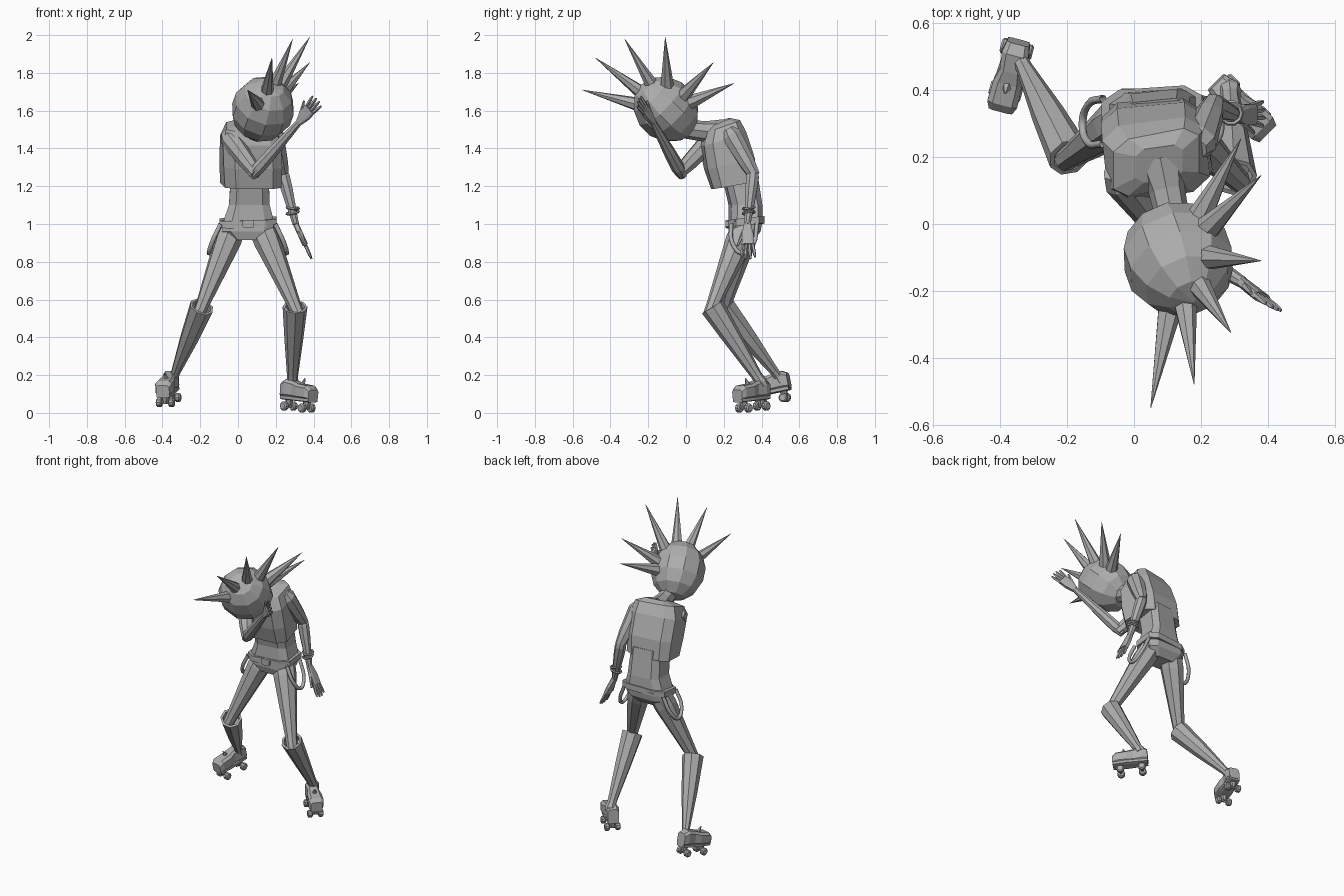
import bpy, bmesh, math
from mathutils import Vector as V

cube = bpy.data.objects.get("Cube")
if cube:
    bpy.data.objects.remove(cube, do_unlink=True)

grey = bpy.data.materials.new("plain_grey")
grey.use_nodes = True
TONE = (0.42, 0.42, 0.42, 1)
grey.diffuse_color = TONE
grey.node_tree.nodes["Principled BSDF"].inputs["Base Color"].default_value = TONE


def finish(name, bm):
    bmesh.ops.recalc_face_normals(bm, faces=bm.faces)
    mesh = bpy.data.meshes.new(name)
    bm.to_mesh(mesh)
    bm.free()
    mesh.materials.append(grey)
    obj = bpy.data.objects.new(name, mesh)
    bpy.context.collection.objects.link(obj)


def loft(name, rings):
    """Skin a list of equal rings and cap both ends."""
    bm = bmesh.new()
    rows = [[bm.verts.new(p) for p in ring] for ring in rings]
    n = len(rows[0])
    for a, b in zip(rows, rows[1:]):
        for i in range(n):
            j = (i + 1) % n
            bm.faces.new((a[i], a[j], b[j], b[i]))
    bm.faces.new(rows[0])
    bm.faces.new(rows[-1])
    finish(name, bm)


def box_ring(c, u, v, cut=0.65):
    """Rectangle with chamfered corners, spanned by half axes u and v."""
    k = ((1, cut), (cut, 1), (-cut, 1), (-1, cut), (-1, -cut), (-cut, -1), (cut, -1), (1, -cut))
    return [V(c) + V(u) * a + V(v) * b for a, b in k]


def tube(name, a, b, stops, sides=8):
    """Straight round part from a to b; stops are (fraction, radius)."""
    a, b = V(a), V(b)
    q = (b - a).to_track_quat('Z', 'Y')
    rings = []
    for t, r in stops:
        rings.append([a.lerp(b, t) + q @ V((r * math.cos(w), r * math.sin(w), 0))
                      for w in (2 * math.pi * i / sides for i in range(sides))])
    loft(name, rings)


def strap(name, pts, radius):
    curve = bpy.data.curves.new(name, 'CURVE')
    curve.dimensions = '3D'
    curve.bevel_depth = radius
    curve.bevel_resolution = 1
    curve.resolution_u = 4
    sp = curve.splines.new('BEZIER')
    sp.bezier_points.add(len(pts) - 1)
    for p, co in zip(sp.bezier_points, pts):
        p.co = co
        p.handle_left_type = p.handle_right_type = 'AUTO'
    curve.materials.append(grey)
    obj = bpy.data.objects.new(name, curve)
    bpy.context.collection.objects.link(obj)


# Head, tilted forward
HEAD = V((0.132, -0.106, 1.608))
bpy.ops.mesh.primitive_uv_sphere_add(segments=10, ring_count=7, radius=0.168, location=HEAD,
                                     rotation=(0.8, 0.15, 0.2))
head = bpy.context.object
head.name = "head"
head.scale = (1.0, 0.97, 1.12)
head.data.materials.append(grey)
tube("neck", (0.08, 0.19, 1.48), (0.125, -0.03, 1.505), ((0, 0.075), (0.4, 0.055), (1, 0.048)))

# Row of hair spikes
tips = ((0.05, -0.55, 1.71), (0.18, -0.48, 1.88), (0.29, -0.325, 1.98),
        (0.38, -0.11, 1.99), (0.38, 0.145, 1.855), (0.32, 0.255, 1.745))
for i, tip in enumerate(tips):
    tip = V(tip)
    root = HEAD + V((0.005, 0.01, -0.016))
    root += (tip - root).normalized() * 0.125
    tube(f"hair_spike_{i + 1}", root, tip, ((0, 0.042), (1, 0.001)), 7)

# Torso: shirt, vest, hips and belt, each a stack of chamfered sections
loft("shirt", [box_ring((0.055, 0.315, 1.0), (0.138, 0.01, 0), (0, 0.085, 0)),
               box_ring((0.06, 0.315, 1.1), (0.108, 0.012, 0), (0, 0.082, 0)),
               box_ring((0.062, 0.285, 1.26), (0.1, 0.01, 0), (0, 0.085, 0.02))])
loft("vest", [box_ring((0.068, 0.255, 1.205), (0.15, 0.01, 0), (-0.02, 0.115, 0.02)),
              box_ring((0.068, 0.23, 1.32), (0.155, 0.014, 0), (-0.018, 0.125, 0.03)),
              box_ring((0.066, 0.195, 1.45), (0.153, 0.02, 0), (-0.012, 0.112, 0.035)),
              box_ring((0.066, 0.185, 1.52), (0.128, 0.025, 0), (0, 0.085, 0.03)),
              box_ring((0.075, 0.18, 1.54), (0.07, 0.01, 0), (0, 0.05, 0.02))])
loft("hips", [box_ring((0.05, 0.3, 0.915), (0.08, 0, 0), (0, 0.06, 0)),
              box_ring((0.05, 0.31, 0.96), (0.135, 0, 0), (0, 0.085, 0)),
              box_ring((0.055, 0.315, 1.02), (0.14, 0, 0), (0, 0.09, 0))])
loft("belt", [box_ring((0.053, 0.315, z), (0.15, 0.01, 0.005), (0, 0.093, 0.01)) for z in (0.99, 1.028)])
loft("belt_buckle", [box_ring((0.055, y, 1.0), (0.03, 0, 0), (0, 0, 0.022)) for y in (0.21, 0.225)])

# Hanging suspender loop on each hip
for side, x, out in (("right", -0.092, -0.062), ("left", 0.197, 0.062)):
    strap(f"{side}_suspender",
          [(x, 0.375, 1.0), (x + out * 0.75, 0.355, 0.89), (x + out, 0.3, 0.845),
           (x + out * 0.75, 0.245, 0.9), (x, 0.24, 1.0)], 0.012)


def hand(side, wrist, tip, spread):
    """Palm with four fingers and a thumb, fanned along spread."""
    wrist, tip, spread = V(wrist), V(tip), V(spread).normalized()
    d = tip - wrist
    thick = d.cross(spread).normalized()
    spread = thick.cross(d).normalized()
    loft(f"{side}_palm", [box_ring(wrist + d * t, spread * w, thick * 0.015)
                          for t, w in ((0, 0.018), (0.3, 0.031), (0.58, 0.032))])
    for i in range(4):
        k = i - 1.5
        base = wrist + d * 0.52 + spread * k * 0.016
        end = wrist + d * (1 - 0.05 * abs(k)) + spread * k * 0.024
        tube(f"{side}_finger_{i + 1}", base, end, ((0, 0.01), (0.7, 0.009), (1, 0.005)), 5)
    tube(f"{side}_thumb", wrist + d * 0.2 + spread * 0.02, wrist + d * 0.6 + spread * 0.055,
         ((0, 0.012), (1, 0.006)), 5)


# Arms: the right one folded in front of the face, the left one stretched back
arms = (("right", (-0.045, 0.14, 1.455), (0.09, -0.03, 1.275), (0.325, -0.175, 1.54),
         (0.425, -0.255, 1.66), (-0.4, 0.1, 1)),
        ("left", (0.19, 0.238, 1.475), (0.236, 0.355, 1.27), (0.306, 0.325, 1.0),
         (0.392, 0.33, 0.81), (0, -1, 0)))
for side, shoulder, elbow, wrist, tip, spread in arms:
    tube(f"{side}_upper_arm", shoulder, elbow, ((-0.12, 0.035), (0.05, 0.056), (0.75, 0.044), (1.06, 0.032)))
    tube(f"{side}_forearm", elbow, wrist, ((-0.08, 0.025), (0.08, 0.036), (0.35, 0.033), (1, 0.018)))
    hand(side, wrist, tip, spread)
for i in range(2):
    bpy.ops.mesh.primitive_torus_add(major_radius=0.032, minor_radius=0.007, major_segments=10,
                                     minor_segments=5, location=(0.29, 0.332, 1.06 + 0.025 * i),
                                     rotation=(0.15, -0.2 + 0.3 * i, 0))
    ring = bpy.context.object
    ring.name = f"bracelet_{i + 1}"
    ring.data.materials.append(grey)


def skate(side, c, f):
    """Roller skate centred on the sole at c, pointing along f."""
    c, f = V(c), V(f).normalized()
    s = f.cross(V((0, 0, 1))).normalized()
    u = s.cross(f)
    loft(f"{side}_skate_sole", [box_ring(c + f * t, s * w, u * 0.012)
                                for t, w in ((-0.105, 0.034), (0.03, 0.042), (0.108, 0.036))])
    shape = ((-0.108, 0.034, 0.08), (-0.075, 0.041, 0.098), (-0.02, 0.034, 0.09),
             (0.02, 0.044, 0.08), (0.085, 0.046, 0.075), (0.11, 0.036, 0.055))
    loft(f"{side}_skate_boot", [box_ring(c + f * t + u * h / 2, s * w, u * h / 2)
                                for t, w, h in shape])
    tube(f"{side}_skate_tongue", c + f * 0.02 + u * 0.06, c + f * 0.04 + u * 0.11,
         ((0, 0.02), (1, 0.003)), 5)
    for end, t in (("front", 0.065), ("rear", -0.068)):
        axle = c + f * t - u * 0.045
        tube(f"{side}_{end}_truck", c + f * t, axle, ((0, 0.026), (1, 0.014)), 6)
        tube(f"{side}_{end}_axle", axle - s * 0.045, axle + s * 0.045, ((0, 0.008), (1, 0.008)), 6)
        for k in (-1, 1):
            tube(f"{side}_{end}_wheel_{'a' if k < 0 else 'b'}", axle + s * k * 0.019, axle + s * k * 0.049,
                 ((0, 0.019), (0.2, 0.024), (0.8, 0.024), (1, 0.017)), 10)


# Legs: thigh, open-topped boot shaft and skate
legs = (("right", (-0.03, 0.315, 0.97), (-0.192, 0.2, 0.562), (-0.338, 0.487, 0.195), 0.025,
         (-0.37, 0.45, 0.112), (-0.25, -0.95, -0.2)),
        ("left", (0.13, 0.305, 0.97), (0.302, 0.14, 0.562), (0.288, 0.385, 0.18), 0.03,
         (0.32, 0.35, 0.076), (0.7, -0.7, -0.08)))
for side, hip, knee, ankle, slim, sole, forward in legs:
    tube(f"{side}_thigh", hip, knee, ((0, 0.07), (0.15, 0.072), (0.95, 0.037), (1.1, 0.033)))
    tube(f"{side}_boot_shaft", ankle, knee,
         ((-0.03, slim), (0.06, slim), (0.55, 0.05), (1, 0.066), (1, 0.052), (0.9, 0.046)))
    tube(f"{side}_ankle", V(ankle) - (V(knee) - V(ankle)) * 0.1, ankle,
         ((0, 0.03), (0.5, 0.035), (1, slim)))
    skate(side, sole, forward)
